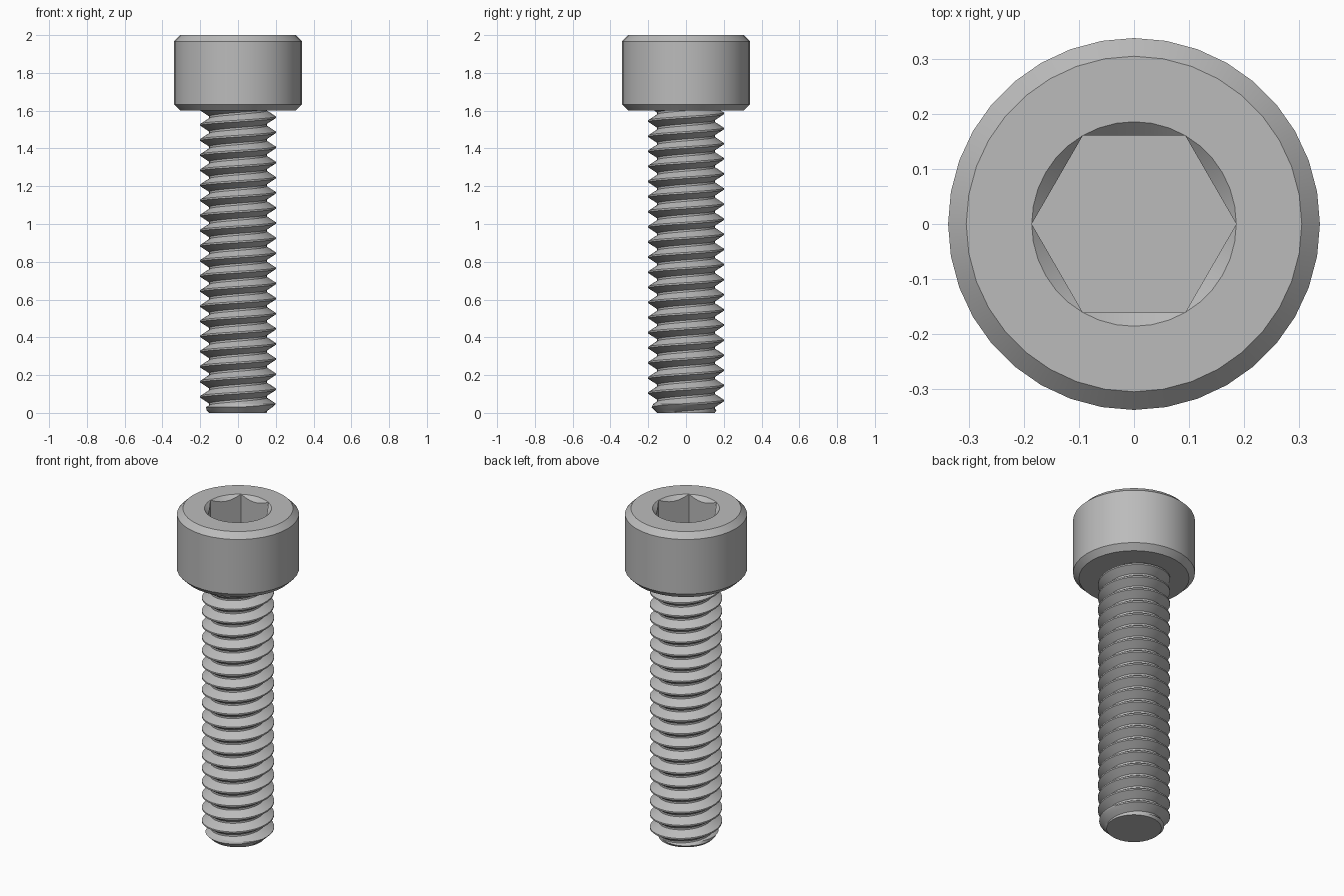
import bpy, bmesh
from math import sin, cos, pi, radians

cube = bpy.data.objects.get("Cube")
if cube:
    bpy.data.objects.remove(cube)

SEG = 36            # divisions around the axis
PITCH = 0.08        # height of one thread turn
CREST, ROOT = 0.2, 0.153
SHANK_TOP = 1.6

steel = bpy.data.materials.new("grey_steel")
steel.use_nodes = True
GREY = (0.5, 0.5, 0.5, 1)
steel.diffuse_color = GREY
steel.node_tree.nodes["Principled BSDF"].inputs["Base Color"].default_value = GREY


def finish(bm, name):
    bmesh.ops.remove_doubles(bm, verts=bm.verts, dist=1e-5)
    bmesh.ops.recalc_face_normals(bm, faces=bm.faces)
    mesh = bpy.data.meshes.new(name)
    bm.to_mesh(mesh)
    bm.free()
    mesh.materials.append(steel)
    obj = bpy.data.objects.new(name, mesh)
    bpy.context.collection.objects.link(obj)
    bpy.ops.object.select_all(action='DESELECT')
    obj.select_set(True)
    bpy.context.view_layer.objects.active = obj
    bpy.ops.object.shade_smooth_by_angle(angle=radians(30))


def hex_radius(a):
    return 0.161 / cos(a % (pi / 3) - pi / 6)


def head_rings(a):
    """Radius and height of each ring, from the underside into the socket."""
    h = hex_radius(a)
    rim = hex_radius(0)
    return [(0.305, SHANK_TOP), (0.338, 1.633), (0.338, 1.967), (0.305, 2.0),
            (rim, 2.0), (h, 2.0 - (rim - h)), (h, 1.8)]


# Head: lathed rings, the inner ones following the hexagonal socket
bm = bmesh.new()
columns = []
for i in range(SEG):
    a = 2 * pi * i / SEG
    columns.append([bm.verts.new((r * cos(a), r * sin(a), z)) for r, z in head_rings(a)])
for c, d in zip(columns, columns[1:] + columns[:1]):
    for k in range(len(c) - 1):
        bm.faces.new((c[k], d[k], d[k + 1], c[k + 1]))
bm.faces.new([c[0] for c in columns])
bm.faces.new([c[-1] for c in columns])
bmesh.ops.dissolve_degenerate(bm, dist=1e-5, edges=bm.edges)
finish(bm, "socket_head")

# Threaded shank: a flat-crested profile swept up a right-hand helix
bm = bmesh.new()
profile = [(0.0, ROOT), (0.13, ROOT), (0.51, CREST), (0.62, CREST)]
turns = int(SHANK_TOP / PITCH) + 4
columns = []
for i in range(SEG + 1):
    a = 2 * pi * i / SEG
    columns.append([bm.verts.new((r * cos(a), r * sin(a), PITCH * (t - 2 + f + i / SEG)))
                    for t in range(turns) for f, r in profile])
for c, d in zip(columns, columns[1:]):
    for k in range(len(c) - 1):
        bm.faces.new((c[k], d[k], d[k + 1], c[k + 1]))
bmesh.ops.remove_doubles(bm, verts=bm.verts, dist=1e-5)


def slice_at(z, clear_above=False, clear_below=False):
    bmesh.ops.bisect_plane(bm, geom=bm.verts[:] + bm.edges[:] + bm.faces[:], dist=1e-6,
                           plane_co=(0, 0, z), plane_no=(0, 0, 1),
                           clear_outer=clear_above, clear_inner=clear_below)


# Trim the ends, then taper the tip
slice_at(0, clear_below=True)
slice_at(SHANK_TOP + 0.01, clear_above=True)
for z in (0.015, 0.03, 0.047):
    slice_at(z)
for v in bm.verts:
    r = v.co.xy.length
    s = min(1, (0.152 + v.co.z) / r)
    v.co.x *= s
    v.co.y *= s
bmesh.ops.holes_fill(bm, edges=[e for e in bm.edges if e.is_boundary])
finish(bm, "threaded_shank")
